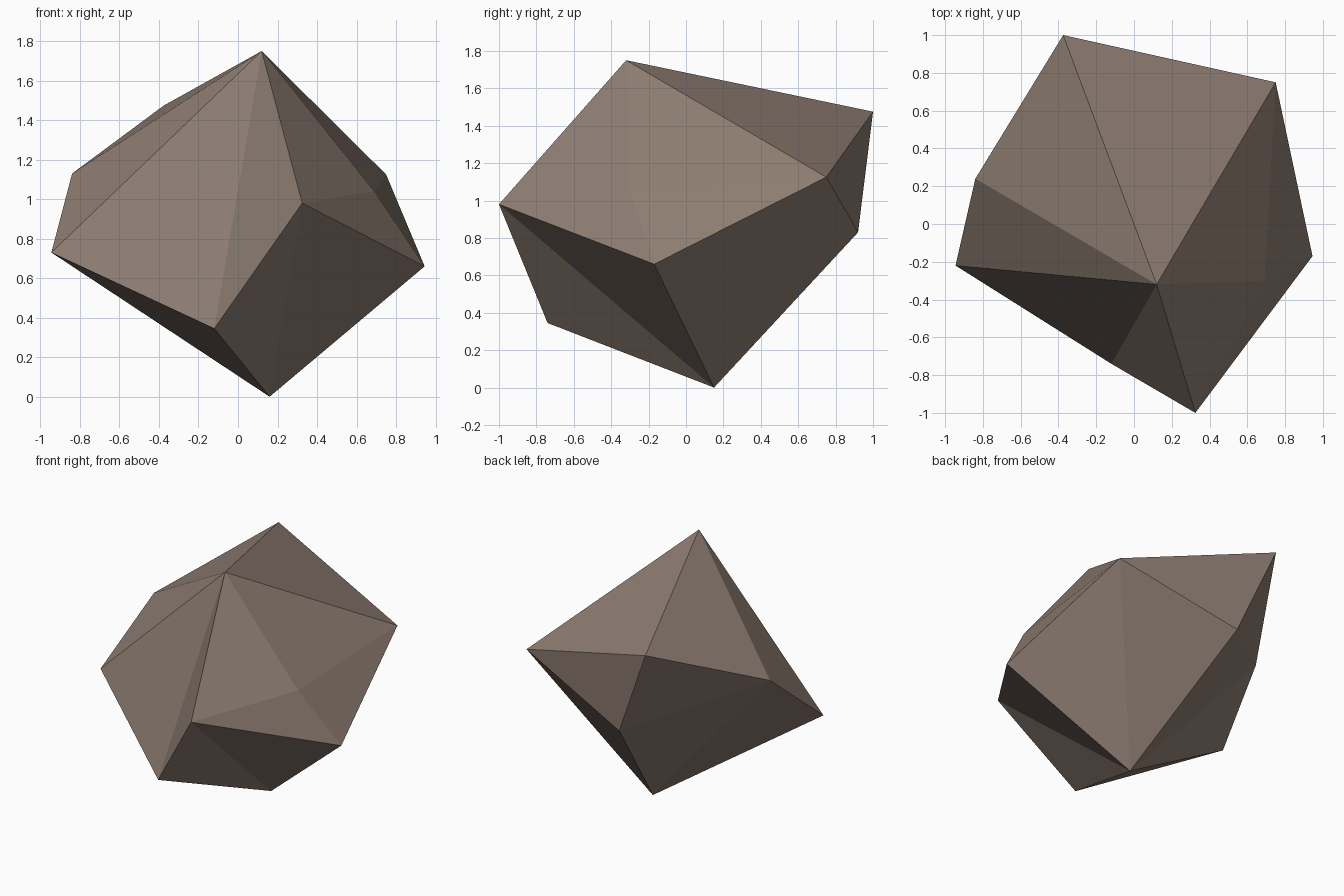
import bpy
import bmesh

# Remove the default cube only
default_cube = bpy.data.objects.get("Cube")
if default_cube:
    bpy.data.objects.remove(default_cube, do_unlink=True)


def flat_material(name, colour):
    material = bpy.data.materials.new(name)
    material.use_nodes = True
    material.diffuse_color = colour
    shader = material.node_tree.nodes["Principled BSDF"]
    shader.inputs["Base Color"].default_value = colour
    shader.inputs["Roughness"].default_value = 0.9
    return material


def fan(tip, ring):
    """Triangles joining a tip to each side of a closed ring."""
    return [(tip, a, b) for a, b in zip(ring, ring[1:] + ring[:1])]


def faceted_stone(name, corners, facets, material):
    bm = bmesh.new()
    verts = {label: bm.verts.new(point) for label, point in corners.items()}
    for facet in facets:
        bm.faces.new([verts[label] for label in facet])
    bmesh.ops.recalc_face_normals(bm, faces=bm.faces[:])
    mesh = bpy.data.meshes.new(name)
    bm.to_mesh(mesh)
    bm.free()
    mesh.materials.append(material)
    stone = bpy.data.objects.new(name, mesh)
    bpy.context.collection.objects.link(stone)


# Corners of the stone
corners = {
    "peak": (0.12, -0.32, 1.75),
    "base": (0.16, 0.15, 0.0),
    "nose": (0.325, -1.0, 0.98),
    "chin": (-0.12, -0.74, 0.345),
    "right": (-0.945, -0.22, 0.73),
    "right_shoulder": (-0.84, 0.24, 1.13),
    "back": (-0.375, 1.0, 1.475),
    "heel": (-0.11, 0.92, 0.83),
    "left_shoulder": (0.75, 0.75, 1.125),
    "left": (0.945, -0.17, 0.66),
    "left_bulge": (0.69, -0.3, 1.04),
}

# Upper facets meet at the peak, lower facets meet at the base
upper = fan("peak", ["right", "chin", "nose", "left_bulge",
                     "left_shoulder", "back", "right_shoulder"])
lower = fan("base", ["right", "chin", "nose", "left",
                     "left_shoulder", "heel", "right_shoulder"])

# Facets between the two fans, on the left side and at the back
side = [
    ("nose", "left", "left_bulge"),
    ("left", "left_shoulder", "left_bulge"),
    ("left_shoulder", "heel", "back"),
    ("heel", "right_shoulder", "back"),
]

stone_brown = flat_material("stone_brown", (0.27, 0.205, 0.168, 1.0))
faceted_stone("rock", corners, upper + lower + side, stone_brown)
